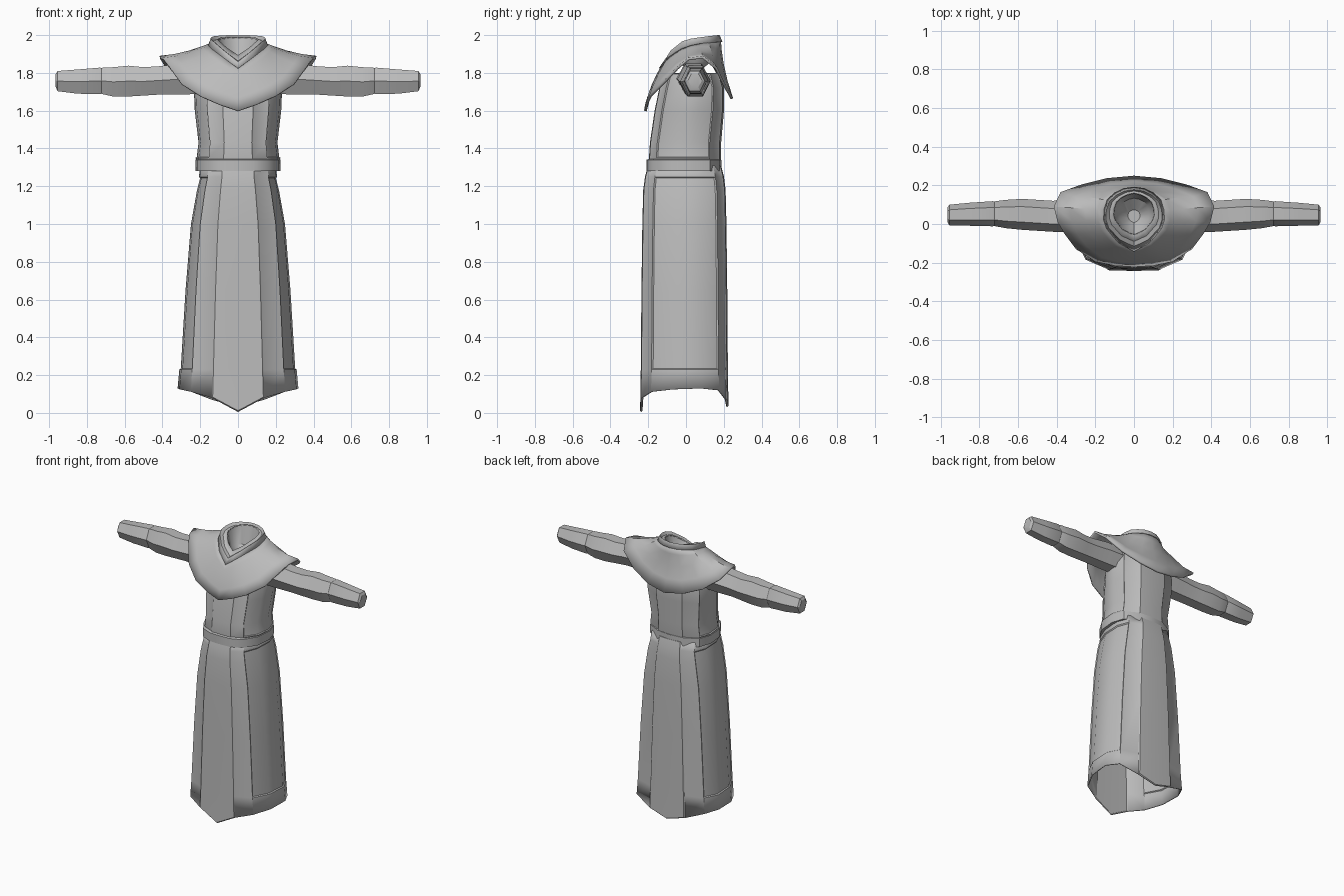
import bpy, bmesh, math
from mathutils import Vector

if "Cube" in bpy.data.objects:
    bpy.data.objects.remove(bpy.data.objects["Cube"])

cloth = bpy.data.materials.new("grey_cloth")
cloth.diffuse_color = (0.5, 0.5, 0.5, 1)
cloth.use_nodes = True
cloth.node_tree.nodes["Principled BSDF"].inputs["Base Color"].default_value = cloth.diffuse_color


def resample(pts, n):
    """Spread n points evenly along a polyline."""
    pts = [Vector(p) for p in pts]
    d = [0]
    for a, b in zip(pts, pts[1:]):
        d.append(d[-1] + (b - a).length)
    out = []
    for i in range(n):
        t = d[-1] * i / (n - 1)
        k = max(j for j in range(len(pts) - 1) if d[j] <= t + 1e-9)
        out.append(pts[k].lerp(pts[k + 1], min(1, (t - d[k]) / (d[k + 1] - d[k]))))
    return out


def full(half):
    """Close a half ring (front to back, x >= 0) by mirroring it."""
    half = [Vector(p) for p in half]
    return half + [Vector((-p.x, p.y, p.z)) for p in half[-2:0:-1]]


def loft(name, rings, caps=(False, False), loop=False, solid=0, panels=(), angle=35):
    """Skin closed rings; panels = (columns, rows, inset, depth)."""
    bm = bmesh.new()
    vs = [[bm.verts.new(p) for p in r] for r in rings]
    n, m = len(rings[0]), len(rings)
    grid = {}
    for r in range(m if loop else m - 1):
        for c in range(n):
            a, b = vs[r], vs[(r + 1) % m]
            grid[c, r] = bm.faces.new((a[c], a[(c + 1) % n], b[(c + 1) % n], b[c]))
    if caps[0]:
        bm.faces.new(vs[0])
    if caps[1]:
        bm.faces.new(vs[-1])
    bmesh.ops.recalc_face_normals(bm, faces=bm.faces)
    mid = sum((v.co for v in bm.verts), Vector()) / len(bm.verts)
    if sum(f.normal.dot(f.calc_center_median() - mid) for f in bm.faces) < 0:
        bmesh.ops.reverse_faces(bm, faces=bm.faces)
    for cols, rows, inset, depth in panels:
        bmesh.ops.inset_region(bm, faces=[grid[c, r] for c in cols for r in rows],
                               thickness=inset, depth=depth, use_boundary=True,
                               use_even_offset=True)
    me = bpy.data.meshes.new(name)
    bm.to_mesh(me)
    bm.free()
    me.materials.append(cloth)
    ob = bpy.data.objects.new(name, me)
    bpy.context.collection.objects.link(ob)
    bpy.ops.object.select_all(action='DESELECT')
    ob.select_set(True)
    bpy.context.view_layer.objects.active = ob
    bpy.ops.object.shade_smooth_by_angle(angle=math.radians(angle))
    if solid:
        md = ob.modifiers.new("thickness", 'SOLIDIFY')
        md.thickness = solid
        md.offset = -1
    return ob


# Skirt: pointed hem, raised front and back panels, sunken side panels
hem = [(0, -.236, .005), (.14, -.232, .08), (.25, -.185, .112), (.31, -.07, .125),
       (.32, .08, .13), (.27, .175, .12), (.14, .212, .07), (0, .218, .03)]
rows = [(.23, .97, .985), (.65, .89, .97), (1.0, .80, .95), (1.18, .70, .93),
        (1.25, .645, .89), (1.31, .63, .82)]
skirt_rings = [full(hem)]
for z, sx, sy in rows:
    skirt_rings.append(full([(x * sx, y * sy, z) for x, y, _ in hem]))
front, back = (0, 13), (6, 7)
sides = ((2, 3, 4), (9, 10, 11))
loft("skirt", skirt_rings, solid=.008, panels=[
    (front, range(6), .006, .007), (back, range(6), .006, .007),
    (sides[0], range(1, 5), .006, -.007), (sides[1], range(1, 5), .006, -.007)])

# Torso with front and back panels and recessed sides
section = [(0, -1), (.36, -.98), (.69, -.82), (.95, -.35),
           (1, .25), (.87, .7), (.45, .95), (0, 1)]


def oval(z, w, y0, y1):
    c, h = (y0 + y1) / 2, (y1 - y0) / 2
    return full([(x * w, c + y * h, z) for x, y in section])


loft("torso", [oval(*r) for r in [
    (1.29, .20, -.185, .17), (1.35, .225, -.19, .18), (1.43, .215, -.185, .18),
    (1.6, .235, -.16, .195), (1.72, .24, -.135, .195), (1.8, .22, -.11, .17)]],
     panels=[(front, range(5), .005, .006), (back, range(5), .005, .006),
             (sides[0], range(1, 5), .005, -.006), (sides[1], range(1, 5), .005, -.006)])

# Belt
loft("belt", [oval(1.28, .225, -.21, .187), oval(1.34, .225, -.21, .187),
              oval(1.345, .205, -.19, .167), oval(1.28, .205, -.19, .167)], loop=True)

# Shoulder mantle: pointed front and back, flared over the arms
mantle_hem = [(0, -.222, 1.60), (.1, -.216, 1.635), (.2, -.195, 1.68), (.3, -.13, 1.745),
              (.36, -.05, 1.83), (.395, .01, 1.88), (.415, .09, 1.89), (.38, .165, 1.83),
              (.27, .205, 1.745), (.14, .237, 1.69), (0, .25, 1.665)]
neck = resample([(0, -.135, 1.83), (.08, -.09, 1.89), (.145, -.01, 1.94), (.155, .05, 1.955),
                 (.13, .13, 1.965), (.07, .175, 1.97), (0, .185, 1.97)], 11)
mantle_rings = []
for t in (0, .3, .6, .85, 1):
    ring = []
    for p, q in zip(mantle_hem, neck):
        v = Vector(p).lerp(q, t)
        bulge = 4 * t * (1 - t)
        v.y += bulge * (-.012 if v.y < 0 else -.012 if v.y > .15 else 0)
        v.z -= bulge * .012 * min(1, abs(v.x) / .2)
        ring.append(v)
    mantle_rings.append(full(ring))
loft("mantle", mantle_rings, solid=.014)

# Standing collar with a V front
rim = resample([(0, -.115, 1.86), (.07, -.085, 1.915), (.14, -.01, 1.975), (.15, .05, 1.985),
                (.125, .125, 1.995), (.065, .168, 2.0), (0, .178, 2.0)], 11)
lip = resample([(0, -.06, 1.895), (.055, -.035, 1.93), (.1, .02, 1.97), (.11, .06, 1.98),
                (.09, .12, 1.987), (.05, .15, 1.99), (0, .162, 1.99)], 11)
base = [v + Vector((v.x * .05, (v.y - .03) * .05, -.004)) for v in neck]
fold = [a.lerp(b, .45) + Vector((0, 0, -.012)) for a, b in zip(rim, lip)]
loft("collar", [full(r) for r in (base, rim, fold, lip)], solid=.008, angle=30)

# Inner neck lining
deep = [Vector((v.x * .75, .05 + (v.y - .05) * .75, 1.86)) for v in lip]
floor = [Vector((v.x * .3, .04 + (v.y - .05) * .3, 1.81)) for v in lip]
lining = loft("neck_lining", [full(r) for r in (lip, deep, floor)], caps=(False, True))
lining.data.flip_normals()

# Sleeves: six-sided tubes with a cuff seam
stations = [(.18, 1.69, 1.85, -.05, .125), (.30, 1.685, 1.85, -.045, .125),
            (.42, 1.685, 1.835, -.04, .12), (.50, 1.68, 1.83, -.035, .125),
            (.58, 1.675, 1.838, -.03, .13), (.66, 1.675, 1.83, -.022, .125),
            (.715, 1.687, 1.828, -.012, .118), (.722, 1.69, 1.825, -.009, .115),
            (.729, 1.687, 1.828, -.012, .118), (.85, 1.69, 1.818, -.009, .11),
            (.955, 1.703, 1.81, -.007, .1), (.965, 1.725, 1.795, .01, .085)]
for side, label in ((1, "left"), (-1, "right")):
    rings = []
    for x, z0, z1, y0, y1 in stations:
        rings.append([(side * x,
                       (y0 + y1) / 2 + (y1 - y0) / 2 * math.cos(math.tau * k / 6),
                       (z0 + z1) / 2 + (z1 - z0) / 2 * math.sin(math.tau * k / 6) / .866)
                      for k in range(6)])
    loft(label + "_sleeve", rings, caps=(True, True), angle=28)
